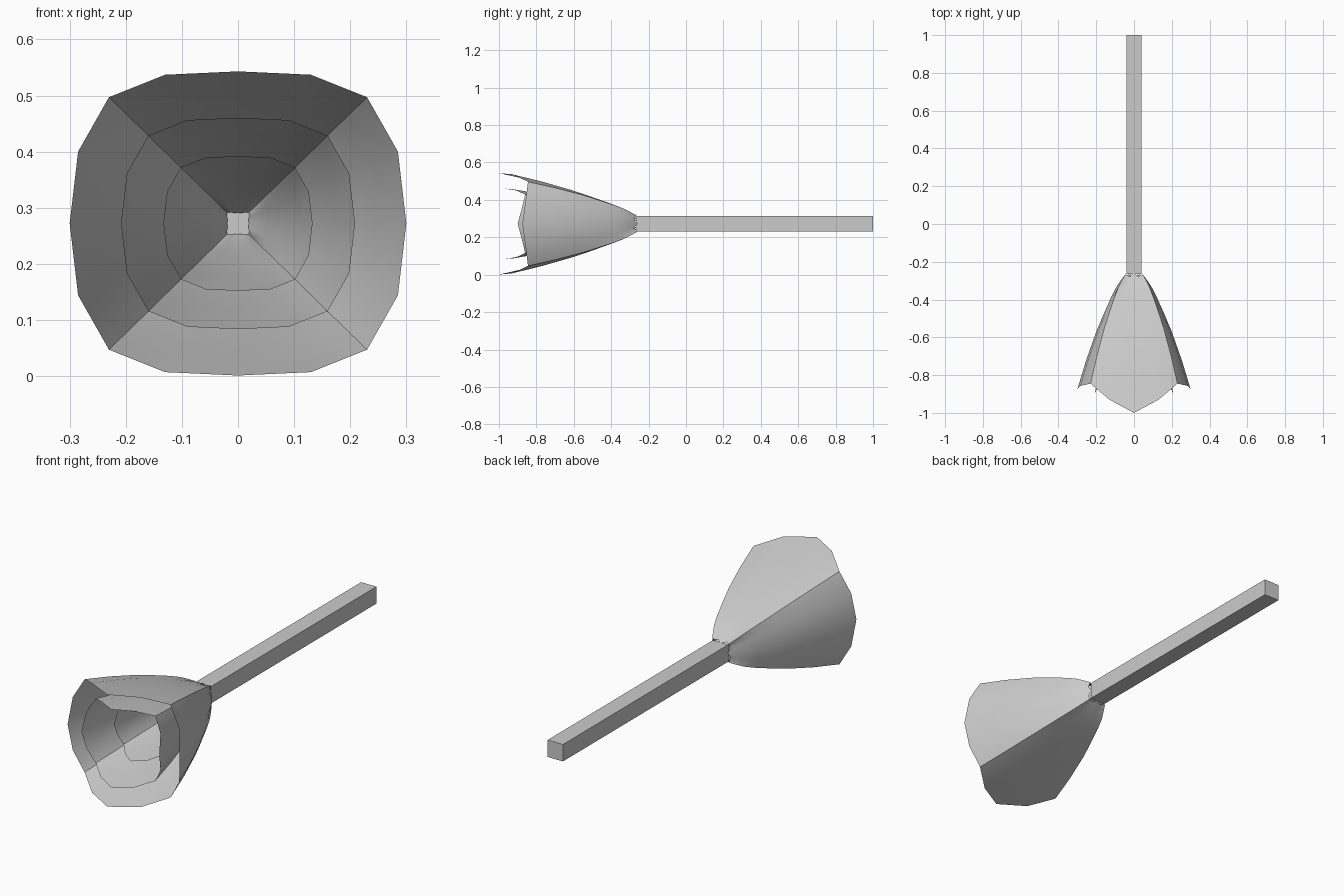
import bpy, bmesh

if "Cube" in bpy.data.objects:
    bpy.data.objects.remove(bpy.data.objects["Cube"])

CZ = 0.272  # height of the flower axis

# rim outline of half an upper and half a side petal: (x, z)
UP_RIM = [(-0.23, 0.225), (-0.13, 0.265), (0, 0.271), (0.13, 0.265), (0.23, 0.225)]
SIDE_RIM = [(0.30 if i == 2 else 0.285 if i in (1, 3) else 0.23, z)
            for i, z in enumerate((-0.225, -0.128, 0, 0.128, 0.225))]
# base outline, shared by all petals: (across, out)
BASE = [(-0.045, 0.045), (-0.024, 0.043), (0, 0.041), (0.024, 0.043), (0.045, 0.045)]
BASE_Y = [-0.265, -0.28, -0.26, -0.28, -0.265]
# flare: (fraction of length, fraction of widening)
FLARE = [(0, 0), (0.05, 0.09), (0.11, 0.19), (0.2, 0.3), (0.35, 0.46),
         (0.5, 0.61), (0.75, 0.82), (1, 1)]


def add_petal(bm, rim, base, rim_y, scale, sign):
    """Curved sheet lofted from base outline to rim outline."""
    rows = []
    for t, f in FLARE:
        row = []
        for (rx, rz), (bx, bz), ry, by in zip(rim, base, rim_y, BASE_Y):
            x = (bx + (rx - bx) * f) * scale * sign
            z = (bz + (rz - bz) * f) * scale * sign
            row.append(bm.verts.new((x, by + (ry - by) * t, CZ + z)))
        rows.append(row)
    for a, b in zip(rows, rows[1:]):
        for i in range(4):
            bm.faces.new((a[i], a[i + 1], b[i + 1], b[i]))


def petal_ring(name, scale, tip, mid, corner, side):
    bm = bmesh.new()
    up_y = [corner, mid, tip, mid, corner]
    edge = corner * 0.6 + side * 0.4
    side_y = [corner, edge, side, edge, corner]
    side_base = [(b, a) for a, b in BASE]
    for sign in (1, -1):
        add_petal(bm, UP_RIM, BASE, up_y, scale, sign)
        add_petal(bm, SIDE_RIM, side_base, side_y, scale, sign)
    bmesh.ops.recalc_face_normals(bm, faces=bm.faces)
    for f in bm.faces:
        f.smooth = True
        c = f.calc_center_median()
        if f.normal.x * c.x + f.normal.z * (c.z - CZ) < 0:
            f.normal_flip()
    me = bpy.data.meshes.new(name)
    bm.to_mesh(me)
    bm.free()
    ob = bpy.data.objects.new(name, me)
    bpy.context.collection.objects.link(ob)


# three nested rings of four petals
petal_ring("outer_petals", 1.0, -1.0, -0.93, -0.845, -0.875)
petal_ring("middle_petals", 0.695, -0.97, -0.92, -0.86, -0.90)
petal_ring("inner_petals", 0.443, -0.82, -0.78, -0.73, -0.76)

# square stem
bpy.ops.mesh.primitive_cube_add(size=1, location=(0, 0.3675, CZ))
stem = bpy.context.object
stem.name = "stem"
stem.scale = (0.082, 1.265, 0.082)
